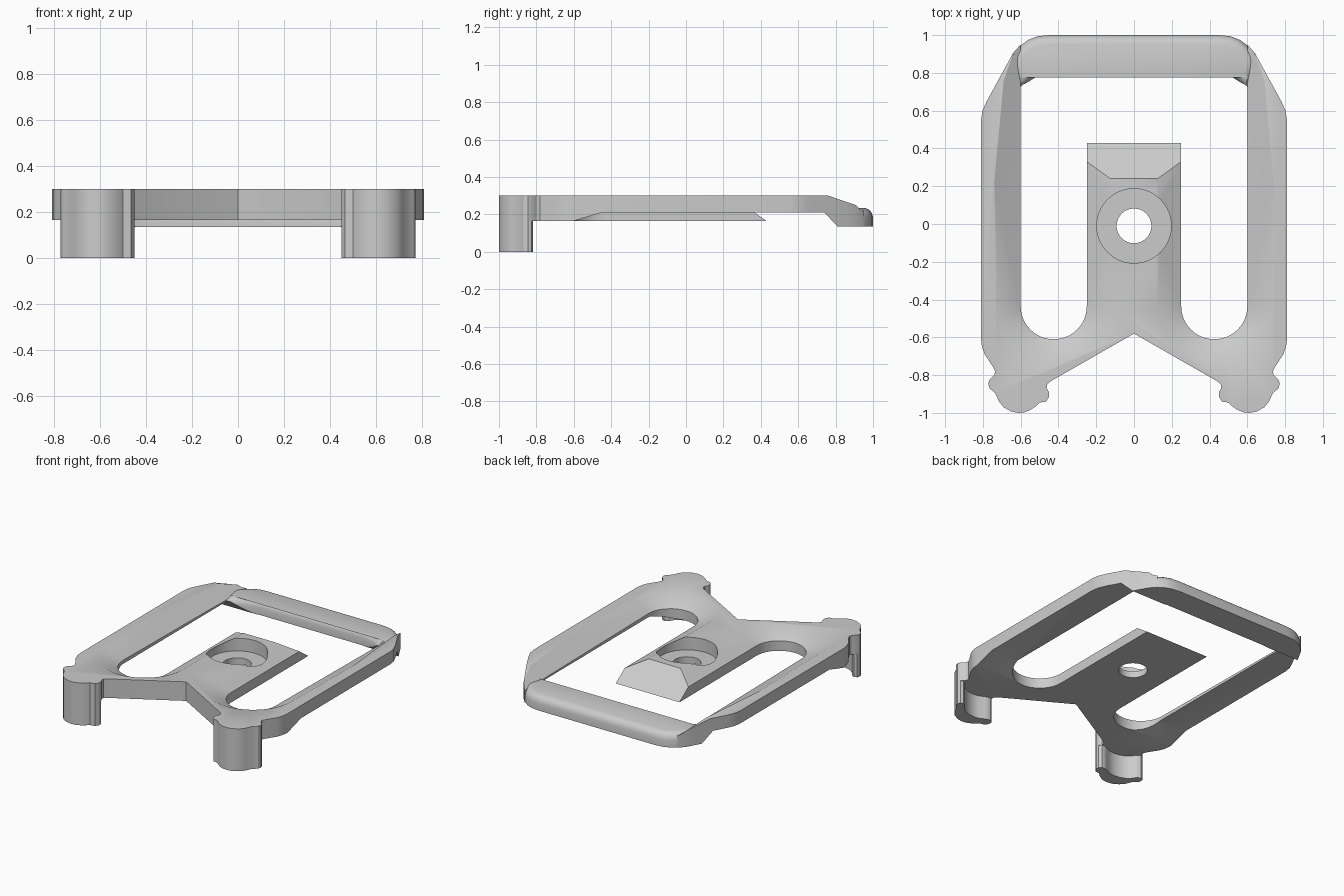
import bpy, bmesh, math

if "Cube" in bpy.data.objects:
    bpy.data.objects.remove(bpy.data.objects["Cube"])

grey = bpy.data.materials.new("light_grey")
grey.diffuse_color = (0.6, 0.6, 0.6, 1)
grey.use_nodes = True
grey.node_tree.nodes["Principled BSDF"].inputs["Base Color"].default_value = grey.diffuse_color


def loft(name, loops):
    """Closed solid skinned through loops of equal point count."""
    bm = bmesh.new()
    rings = [[bm.verts.new(p) for p in loop] for loop in loops]
    n = len(rings[0])
    for a, b in zip(rings, rings[1:]):
        for i in range(n):
            j = (i + 1) % n
            bm.faces.new((a[i], a[j], b[j], b[i]))
    bm.faces.new(rings[0])
    bm.faces.new(rings[-1])
    bmesh.ops.recalc_face_normals(bm, faces=bm.faces)
    me = bpy.data.meshes.new(name)
    bm.to_mesh(me)
    bm.free()
    ob = bpy.data.objects.new(name, me)
    bpy.context.collection.objects.link(ob)
    me.materials.append(grey)
    return ob


def prism(name, pts, z0, z1):
    return loft(name, [[(x, y, z) for x, y in pts] for z in (z0, z1)])


def side_prism(name, pts, x0, x1):
    return loft(name, [[(x, y, z) for y, z in pts] for x in (x0, x1)])


def arc(cx, cy, r, a0, a1, n):
    return [(cx + r * math.cos(math.radians(a0 + (a1 - a0) * i / n)),
             cy + r * math.sin(math.radians(a0 + (a1 - a0) * i / n))) for i in range(n + 1)]


def flip(pts):
    return [(-x, y) for x, y in reversed(pts)]


def inset(pts, d):
    """Mitred inward offset of a counter-clockwise outline."""
    out = []
    n = len(pts)
    for i in range(n):
        (ax, ay), (bx, by), (cx, cy) = pts[i - 1], pts[i], pts[(i + 1) % n]
        l1, l2 = math.hypot(bx - ax, by - ay), math.hypot(cx - bx, cy - by)
        n1 = (-(by - ay) / l1, (bx - ax) / l1)
        n2 = (-(cy - by) / l2, (cx - bx) / l2)
        k = d / max(0.3, 1 + n1[0] * n2[0] + n1[1] * n2[1])
        out.append((bx + k * (n1[0] + n2[0]), by + k * (n1[1] + n2[1])))
    return out


def cut(ob, cutter):
    cutter.hide_render = True
    m = ob.modifiers.new("cut", 'BOOLEAN')
    m.operation, m.solver, m.object = 'DIFFERENCE', 'EXACT', cutter
    bpy.context.view_layer.objects.active = ob
    bpy.ops.object.modifier_apply(modifier=m.name)
    bpy.data.objects.remove(cutter)


# Lug outline, shared by the plate and the feet
lug = [(0.45, -0.89), (0.45, -0.915), (0.465, -0.94), (0.50, -0.945), (0.52, -0.965),
       (0.55, -0.985), (0.58, -0.997), (0.61, -1.0), (0.65, -0.993), (0.69, -0.97),
       (0.715, -0.94), (0.735, -0.895), (0.765, -0.87), (0.772, -0.845), (0.765, -0.825)]

# Plate: arms, front web and central tongue
right = ([(0.44, -0.832), (0.46, -0.85), (0.462, -0.87)] + lug +
         [(0.74, -0.80), (0.735, -0.78), (0.745, -0.76), (0.79, -0.69), (0.805, -0.65),
          (0.81, -0.61), (0.81, 0.55), (0.802, 0.60), (0.78, 0.65), (0.67, 0.85),
          (0.64, 0.905), (0.60, 0.95), (0.60, 0.60)] +
         arc(0.425, -0.435, 0.175, 0, -180, 24) + [(0.25, 0.43)])
plate = prism("plate", [(0, -0.58)] + right + flip(right), 0.135, 0.30)

# Lower faces: flat underside of web and tongue, raised underside of arms
cut(plate, side_prism("cutter", [(-1.1, 0.05), (0.5, 0.05), (0.5, 0.165), (-1.1, 0.165)], -1, 1))
ramp = [(-0.6, 0.05), (0.81, 0.05), (0.81, 0.135), (0.74, 0.21), (-0.45, 0.21), (-0.6, 0.165)]
for s in (1, -1):
    cut(plate, side_prism("cutter", ramp, s * 0.42, s * 1.0))

# Sloped back end of the arms and of the tongue
cut(plate, side_prism("cutter", [(0.76, 0.30), (0.7, 0.32), (0.7, 0.5), (1.2, 0.5), (1.2, 0.15)], -1, 1))
k = 0.135 / 0.19
cut(plate, side_prism("cutter", [(0.14, 0.30 + 0.1 * k), (0.53, 0.165 - 0.1 * k), (0.53, 0.5)], -0.3, 0.3))


# Chamfer running round each slot
def slot_loop(s, t):
    pts = [(0.6 + 0.05 * t, 1.2)] + arc(0.425, -0.435, 0.175 + 0.125 * t, 0, -180, 24)
    pts.append((0.25 - 0.125 * t, 1.2))
    return [(s * x, y, 0.236 + 0.064 * t) for x, y in pts]


for s in (1, -1):
    cut(plate, loft("cutter", [slot_loop(s, -0.5), slot_loop(s, 2)]))

# Counterbored screw hole
cut(plate, prism("cutter", arc(0, -0.01, 0.197, 0, 354.375, 63), 0.21, 0.5))
cut(plate, prism("cutter", arc(0, -0.01, 0.092, 0, 352.5, 47), 0.0, 0.5))

# Rounded back bar
outer = [(0.655, 0.86), (0.635, 0.905), (0.60, 0.945), (0.56, 0.975), (0.51, 0.994), (0.45, 1.0)]
inner = [(0.40, 0.815), (0.45, 0.808), (0.50, 0.79), (0.54, 0.765), (0.575, 0.735), (0.61, 0.71)]
bar_pts = outer + flip(outer) + flip(inner) + inner
bar = loft("back_bar", [[(x, y, z) for x, y in inset(bar_pts, d)] for z, d in
                        ((0.135, 0), (0.185, 0), (0.203, 0.005), (0.218, 0.014),
                         (0.229, 0.028), (0.235, 0.05))])
for s in (1, -1):
    cut(bar, side_prism("cutter", ramp, s * 0.42, s * 1.0))

# Hooked feet with a grooved back
groove = [(0.745, -0.818), (0.72, -0.83), (0.70, -0.86), (0.67, -0.885), (0.63, -0.90),
          (0.59, -0.905), (0.55, -0.90), (0.51, -0.88), (0.485, -0.872), (0.465, -0.875)]
feet = [prism("right_foot", lug + groove, 0, 0.166),
        prism("left_foot", flip(lug + groove), 0, 0.166)]

for ob in [plate, bar] + feet:
    bpy.ops.object.select_all(action='DESELECT')
    ob.select_set(True)
    bpy.context.view_layer.objects.active = ob
    bpy.ops.object.shade_smooth_by_angle(angle=math.radians(28))
